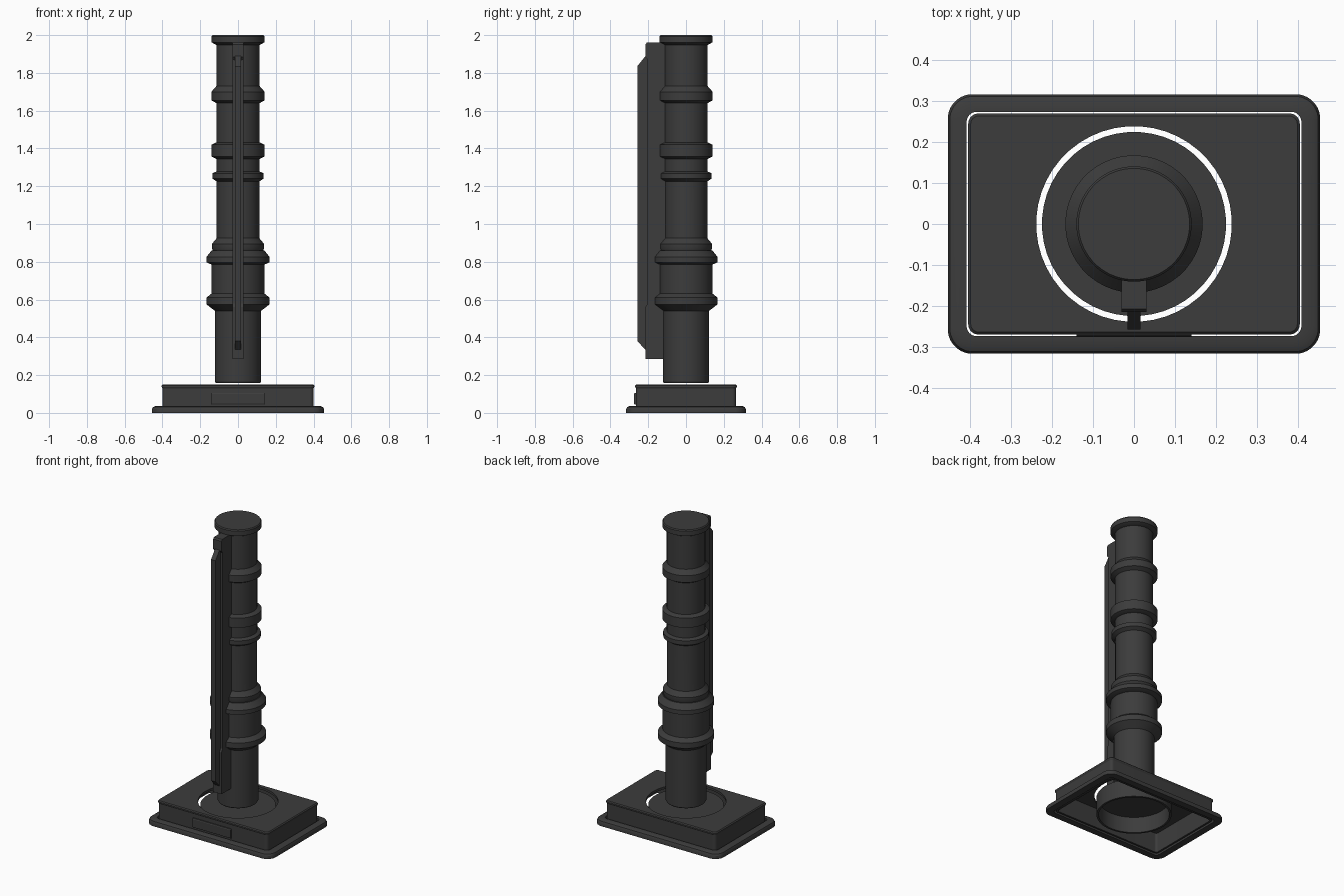
import bpy, bmesh
from math import sin, cos, pi, radians

SEG = 48

old = bpy.data.objects.get("Cube")
if old:
    bpy.data.objects.remove(old, do_unlink=True)

charcoal = bpy.data.materials.new("charcoal")
charcoal.use_nodes = True
colour = (0.045, 0.045, 0.045, 1)
charcoal.diffuse_color = colour
bsdf = charcoal.node_tree.nodes["Principled BSDF"]
bsdf.inputs["Base Color"].default_value = colour
bsdf.inputs["Roughness"].default_value = 0.6


def finish(name, bm):
    """Turn a bmesh into a shaded, coloured object."""
    bmesh.ops.recalc_face_normals(bm, faces=bm.faces)
    mesh = bpy.data.meshes.new(name)
    bm.to_mesh(mesh)
    bm.free()
    mesh.materials.append(charcoal)
    obj = bpy.data.objects.new(name, mesh)
    bpy.context.collection.objects.link(obj)
    bpy.ops.object.select_all(action='DESELECT')
    obj.select_set(True)
    bpy.context.view_layer.objects.active = obj
    bpy.ops.object.shade_smooth_by_angle(angle=radians(30))
    return obj


def circle(r, z):
    return [(r * cos(a), r * sin(a), z)
            for a in (2 * pi * (i + 0.5) / SEG for i in range(SEG))]


def rounded(hx, hy, r, z):
    """Rounded rectangle with as many points as a circle."""
    pts, n = [], SEG // 4
    for q, (sx, sy) in enumerate(((1, 1), (-1, 1), (-1, -1), (1, -1))):
        for i in range(n):
            a = (q + i / (n - 1)) * pi / 2
            pts.append((sx * (hx - r) + r * cos(a), sy * (hy - r) + r * sin(a), z))
    return pts


def loft(name, loops, closed=False):
    """Skin a stack of loops; cap the ends, or join last to first."""
    bm = bmesh.new()
    rows = [[bm.verts.new(p) for p in loop] for loop in loops]
    pairs = list(zip(rows, rows[1:]))
    if closed:
        pairs.append((rows[-1], rows[0]))
    else:
        bm.faces.new(rows[0])
        bm.faces.new(rows[-1])
    for a, b in pairs:
        for i in range(SEG):
            j = (i + 1) % SEG
            bm.faces.new((a[i], a[j], b[j], b[i]))
    return finish(name, bm)


def slab(name, outline, half):
    """Extrude a (y, z) side outline across x."""
    bm = bmesh.new()
    face = bm.faces.new([bm.verts.new((-half, y, z)) for y, z in outline])
    new = bmesh.ops.extrude_face_region(bm, geom=[face])["geom"]
    verts = [v for v in new if isinstance(v, bmesh.types.BMVert)]
    bmesh.ops.translate(bm, verts=verts, vec=(2 * half, 0, 0))
    return finish(name, bm)


# Flange frame around the foot of the stand
loft("base_flange", [
    rounded(0.455, 0.317, 0.06, 0), rounded(0.455, 0.317, 0.06, 0.02),
    rounded(0.45, 0.312, 0.057, 0.03), rounded(0.438, 0.3, 0.05, 0.036),
    rounded(0.409, 0.274, 0.025, 0.036), rounded(0.409, 0.274, 0.025, 0)], True)

# Hollow stand body with a round opening in its top
loft("base_body", [
    rounded(0.4, 0.265, 0.02, 0.005), rounded(0.4, 0.265, 0.02, 0.13),
    rounded(0.405, 0.27, 0.025, 0.138), rounded(0.405, 0.27, 0.025, 0.144),
    rounded(0.399, 0.264, 0.02, 0.15), circle(0.239, 0.15),
    circle(0.239, 0.135), rounded(0.388, 0.253, 0.015, 0.135),
    rounded(0.388, 0.253, 0.015, 0.005)], True)

# Inverted cup sitting in the opening
loft("base_cup", [
    circle(0.212, 0.115), circle(0.212, 0.01), circle(0.225, 0.01),
    circle(0.225, 0.128)])

# Front plate on the stand
slab("front_plate", [(-0.26, 0.045), (-0.273, 0.045), (-0.276, 0.05),
                     (-0.276, 0.1), (-0.273, 0.105), (-0.26, 0.105)], 0.14)

# Turned column
column = [(0.117, 0.157), (0.122, 0.165), (0.122, 0.56), (0.115, 0.57),
          (0.115, 0.63), (0.14, 0.63), (0.14, 0.8), (0.115, 0.8),
          (0.113, 0.9), (0.113, 1.25), (0.115, 1.25), (0.115, 1.97)]
loft("column", [circle(r, z) for r, z in column])

# Collars: inner radius, outer radius, then bottom, lower edge, upper edge, top
collars = {
    "lower_collar": (0.122, 0.14, 0.168, 0.54, 0.575, 0.61, 0.632),
    "middle_collar": (0.14, 0.14, 0.168, 0.785, 0.797, 0.825, 0.86),
    "step_collar": (0.134, 0.113, 0.138, 0.86, 0.87, 0.895, 0.925),
    "thin_collar": (0.113, 0.115, 0.136, 1.225, 1.24, 1.268, 1.278),
    "wide_collar": (0.115, 0.115, 0.141, 1.345, 1.357, 1.42, 1.432),
    "upper_collar": (0.115, 0.115, 0.141, 1.64, 1.655, 1.7, 1.73),
    "top_cap": (0.115, 0.136, 0.141, 1.948, 1.962, 1.993, 2.0),
}
for name, (r0, r1, r, z0, z1, z2, z3) in collars.items():
    loft(name, [circle(r0, z0), circle(r, z1), circle(r, z2), circle(r1, z3)])

# Rail with raised ends, and the narrow blade it carries
slab("rail", [(-0.1, 0.285), (-0.215, 0.285), (-0.215, 0.56), (-0.203, 0.58),
              (-0.203, 1.87), (-0.215, 1.885), (-0.215, 1.95), (-0.208, 1.96),
              (-0.1, 1.96)], 0.03)
slab("blade", [(-0.19, 0.325), (-0.21, 0.33), (-0.258, 0.38), (-0.258, 1.835),
               (-0.21, 1.895), (-0.19, 1.895)], 0.016)
